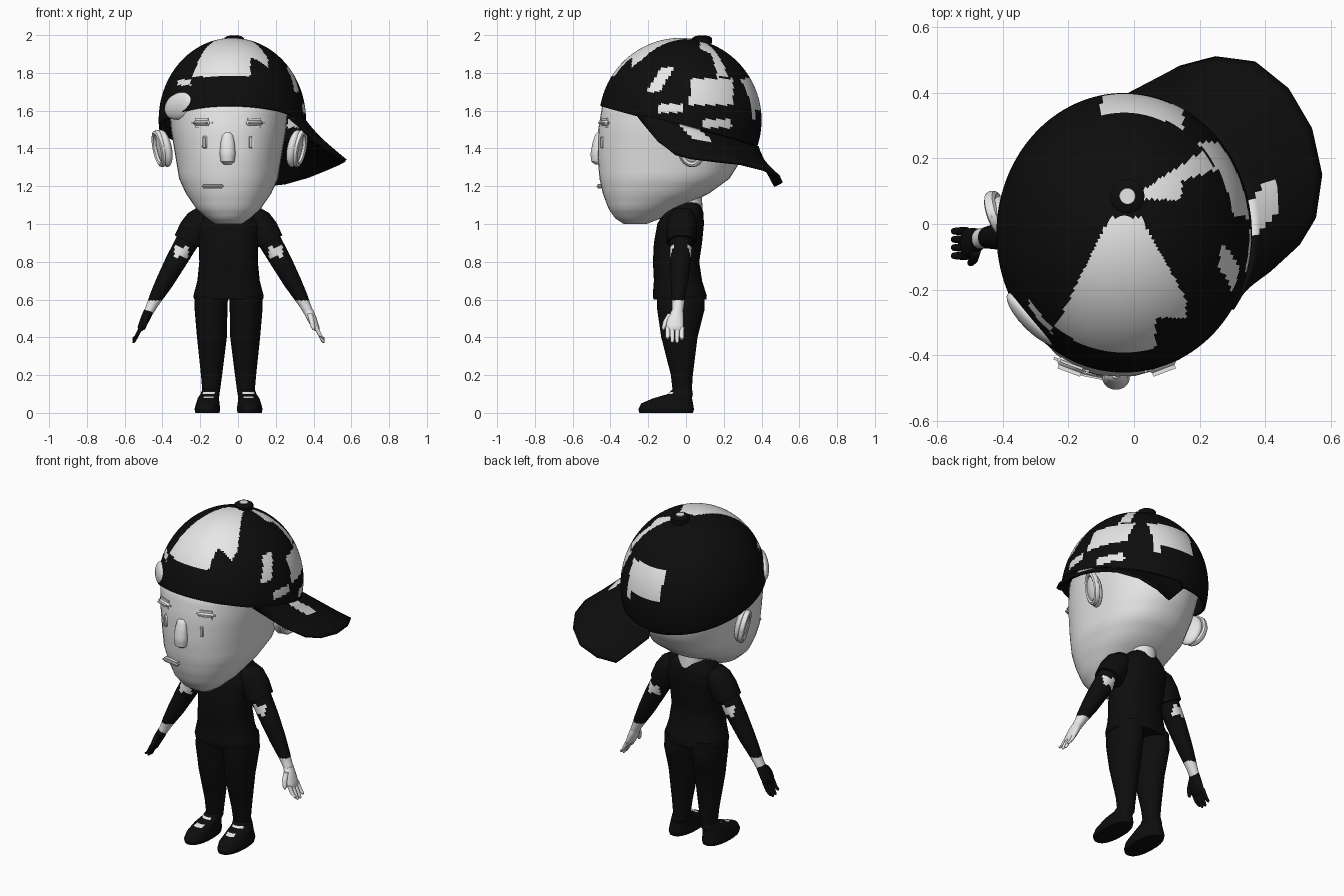
import bpy, bmesh, math
from mathutils import Vector

if "Cube" in bpy.data.objects:
    bpy.data.objects.remove(bpy.data.objects["Cube"])

MID = -0.05  # mirror plane of the body


def material(name, v):
    m = bpy.data.materials.new(name)
    m.diffuse_color = (v, v, v, 1)
    m.use_nodes = True
    m.node_tree.nodes["Principled BSDF"].inputs["Base Color"].default_value = m.diffuse_color
    return m


LIGHT = material("pale_grey", 0.8)
DARK = material("black", 0.004)


def finish(name, bm, mat, rule=None, angle=40):
    """Make an object; faces whose centre meets the rule become light."""
    bmesh.ops.recalc_face_normals(bm, faces=bm.faces)
    me = bpy.data.meshes.new(name)
    if rule:
        for f in bm.faces:
            f.material_index = 1 if rule(f.calc_center_median()) else 0
    bm.to_mesh(me)
    bm.free()
    ob = bpy.data.objects.new(name, me)
    bpy.context.collection.objects.link(ob)
    me.materials.append(mat)
    me.materials.append(LIGHT)
    bpy.ops.object.select_all(action='DESELECT')
    ob.select_set(True)
    bpy.context.view_layer.objects.active = ob
    bpy.ops.object.shade_smooth_by_angle(angle=math.radians(angle))
    return ob


def loft(name, secs, mat, n=28, steps=3, power=2.0, flip=False, rule=None):
    """Sections are (cx, cy, cz, rx, ry[, tilt]) stacked along z."""
    rows = [tuple(s) + (0,) * (6 - len(s)) for s in secs]
    if flip:
        rows = [(2 * MID - s[0],) + s[1:5] + (-s[5],) for s in rows]
    full = []
    for a, b in zip(rows, rows[1:]):
        full += [[u + (v - u) * k / steps for u, v in zip(a, b)] for k in range(steps)]
    full.append(rows[-1])
    bm = bmesh.new()
    rings = []
    for cx, cy, cz, rx, ry, tilt in full:
        ring = []
        for i in range(n):
            t = math.tau * i / n
            c, s = math.cos(t), math.sin(t)
            dx = rx * math.copysign(abs(c) ** (2 / power), c)
            dy = ry * math.copysign(abs(s) ** (2 / power), s)
            ring.append(bm.verts.new((cx + dx, cy + dy, cz + tilt * dx)))
        rings.append(ring)
    for a, b in zip(rings, rings[1:]):
        for i in range(n):
            bm.faces.new((a[i], a[(i + 1) % n], b[(i + 1) % n], b[i]))
    bm.faces.new(rings[0])
    bm.faces.new(rings[-1])
    return finish(name, bm, mat, rule)


def ball(name, loc, scale, mat, rz=0.0, ry=0.0):
    bm = bmesh.new()
    bmesh.ops.create_uvsphere(bm, u_segments=24, v_segments=14, radius=1)
    ob = finish(name, bm, mat)
    ob.location, ob.scale, ob.rotation_euler = loc, scale, (0, ry, rz)
    return ob


def bar(name, loc, size, rz, mat=LIGHT):
    """Rounded bar for small face parts."""
    bm = bmesh.new()
    bmesh.ops.create_cube(bm, size=1)
    bmesh.ops.scale(bm, vec=size, verts=bm.verts)
    bmesh.ops.bevel(bm, geom=bm.edges[:], offset=min(size) * 0.42, segments=3, affect='EDGES')
    ob = finish(name, bm, mat)
    ob.location, ob.rotation_euler = loc, (0, 0, rz)


# head: (z, half width, front y, back y)
head = [(1.0, .07, -.33, -.21), (1.03, .115, -.375, -.13), (1.08, .17, -.41, -.05),
        (1.16, .225, -.44, .12), (1.24, .262, -.458, .23), (1.35, .28, -.468, .30),
        (1.5, .305, -.465, .34), (1.62, .315, -.445, .34), (1.75, .26, -.36, .28)]
loft("head", [(MID, (f + b) / 2, z, w, (b - f) / 2) for z, w, f, b in head], LIGHT, n=40, power=2.25)
loft("neck", [(MID, .02, 1.04, .075, .07), (MID, .0, 1.22, .085, .08)], LIGHT)

# face
loft("nose", [(-.055, -.46, 1.315, .02, .02), (-.055, -.468, 1.33, .036, .033),
              (-.055, -.47, 1.37, .042, .036), (-.055, -.468, 1.43, .037, .027),
              (-.055, -.462, 1.47, .028, .02), (-.055, -.46, 1.485, .014, .01)], LIGHT, n=20)
for side, s in (("right", -1), ("left", 1)):
    bar("eye_" + side, (-.056 + .119 * s, -.438, 1.433), (.042, .035, .085), .3 * s)
    bar("eyebrow_" + side, (-.053 + .138 * s, -.43, 1.535), (.115, .05, .05), .36 * s)
    ball("ear_" + side, (-.045 + .345 * s, .02, 1.4), (.035, .07, .1), LIGHT, -.35 * s, .2 * s)
    bm = bmesh.new()
    rim = []
    for i in range(24):  # raised ear rim
        t = math.tau * i / 24
        rim.append([bm.verts.new((.018 * math.cos(u), (.06 + .016 * math.sin(u)) * math.cos(t),
                                  (.085 + .016 * math.sin(u)) * math.sin(t)))
                    for u in (math.tau * k / 8 for k in range(8))])
    for i in range(24):
        for k in range(8):
            a, b = rim[i], rim[(i + 1) % 24]
            bm.faces.new((a[k], a[(k + 1) % 8], b[(k + 1) % 8], b[k]))
    ob = finish("ear_rim_" + side, bm, LIGHT)
    ob.location, ob.rotation_euler = (-.045 + .37 * s, .03, 1.4), (0, .2 * s, -.35 * s)
bar("mouth", (-.135, -.448, 1.2), (.12, .04, .024), -.2)

# cap crown
C, R = Vector((-.03, -.03, 1.55)), Vector((.39, .43, .435))


def crown_point(az, t):
    """t = 0 at the top, 1 at the sloping rim."""
    rim_z = 1.5 - .27 * (C.y + R.y * math.sin(az))
    p = t * math.acos((rim_z - C.z) / R.z)
    return C + Vector((R.x * math.sin(p) * math.cos(az), R.y * math.sin(p) * math.sin(az), R.z * math.cos(p)))


# light patches on the +x side: y range, z range
SIDE = [(.02, .25, 1.63, 1.77), (-.15, -.02, 1.59, 1.635), (.09, .24, 1.51, 1.555), (.35, .4, 1.55, 1.69)]


def crown_patch(p):
    x, y, z = p
    front = (z > 1.78 and y < .02 and x > -.075 - .49 * (.02 - y)
             and x < min(.02 + .56 * (.02 - y), .16) and (x < .065 or y > -.285))
    top = (z > 1.78 and .02 < x < .28 and .075 < y < .1 + .65 * (x - .02)
           and (x < .145 or y > .13 + .35 * (x - .145)))
    slit = x > .1 and 1.7 < z < 1.83 and abs(y + .135 + (1.765 - z) * .6) < .035
    side = x > .12 and any(a < y < b and c < z < d for a, b, c, d in SIDE)
    back = y > .25 and -.1 < x < .15 and 1.6 < z < 1.77
    corner = y < -.2 and -.32 < x < -.25 and 1.735 < z < 1.765
    return front or top or slit or side or back or corner


bm = bmesh.new()
N, M = 180, 60
rings = [[bm.verts.new(crown_point(math.tau * i / N, j / M)) for i in range(N)] for j in range(1, M + 1)]
pole = bm.verts.new(crown_point(0, 0))
for i in range(N):
    k = (i + 1) % N
    bm.faces.new((pole, rings[0][i], rings[0][k]))
    for a, b in zip(rings, rings[1:]):
        bm.faces.new((a[i], b[i], b[k], a[k]))
crown = finish("cap_crown", bm, DARK, crown_patch)
sol = crown.modifiers.new("thickness", 'SOLIDIFY')
sol.thickness, sol.offset = .015, -1

# cap visor, swept from the rim to an outer curve
OUT = [Vector(p) for p in ((.27, -.24, 1.56), (.41, -.14, 1.43), (.5, -.06, 1.37), (.55, .02, 1.35),
                           (.57, .15, 1.335), (.54, .29, 1.32), (.47, .41, 1.29), (.37, .49, 1.25),
                           (.25, .505, 1.215), (.14, .475, 1.2), (-.02, .39, 1.36))]
bm = bmesh.new()
S, K = 50, 10
cols = []
for i in range(S + 1):
    f = i / S * (len(OUT) - 1)
    j = min(int(f), len(OUT) - 2)
    outer = OUT[j].lerp(OUT[j + 1], f - j)
    inner = crown_point(math.radians(-32 + 120 * i / S), .98)
    cols.append([bm.verts.new(inner.lerp(outer, k / K)) for k in range(K + 1)])
for a, b in zip(cols, cols[1:]):
    for k in range(K):
        bm.faces.new((a[k], a[k + 1], b[k + 1], b[k]))
visor = finish("cap_visor", bm, DARK, lambda p: .355 < p.x < .43 and -.04 < p.y - (p.x - .36) * .9 < .09)
sol = visor.modifiers.new("thickness", 'SOLIDIFY')
sol.thickness, sol.offset = .018, 0

# cap button and rear opening
loft("cap_button", [(-.02, .085, 1.955, .052, .052), (-.02, .085, 1.985, .052, .052),
                    (-.02, .085, 1.996, .035, .035)], DARK, steps=1)
loft("button_centre", [(-.02, .085, 1.99, .026, .026), (-.02, .085, 2.0, .024, .024)], LIGHT, steps=1)
ball("cap_opening", (-.31, -.29, 1.625), (.11, .035, .07), LIGHT, -.8, -.25)

# shirt: (z, half width, front y, back y)
shirt = [(.6, .183, -.172, .108), (.62, .186, -.176, .11), (.7, .165, -.17, .085), (.8, .155, -.175, .07),
         (.9, .157, -.17, .085), (1.0, .17, -.152, .095), (1.06, .15, -.12, .092), (1.1, .1, -.07, .08),
         (1.115, .075, -.045, .07)]
loft("shirt", [(MID, (f + b) / 2, z, w, (b - f) / 2) for z, w, f, b in shirt], DARK, n=36, power=2.3)

# limbs
for side, flip in (("right", False), ("left", True)):
    glove = LIGHT if flip else DARK
    sign = -1 if flip else 1

    def arm_rule(p):
        x = 2 * MID - p.x if flip else p.x
        return p.z < .595 or (.825 < p.z < .88 and abs(x + .3) < .034)

    def lace_rule(p):
        x = 2 * MID - p.x if flip else p.x
        return p.y < -.05 and abs(x + .155) < .03 and (.078 < p.z < .088 or .1 < p.z < .108)

    loft("sleeve_" + side, [(-.17, -.02, 1.07, .05, .05, -.3), (-.195, -.02, 1.03, .07, .075, -.4),
                            (-.23, -.022, .97, .074, .08, -.5), (-.265, -.025, .905, .07, .078, -.5)],
         DARK, flip=flip)
    loft("arm_" + side, [(-.25, -.025, .94, .056, .062, -.5), (-.33, -.03, .8, .05, .055, -.5),
                         (-.39, -.035, .69, .042, .046, -.5), (-.435, -.04, .61, .032, .036, -.5),
                         (-.455, -.042, .57, .027, .032, -.4), (-.475, -.046, .53, .024, .03, -.3)],
         DARK, steps=8, flip=flip, rule=arm_rule)
    loft("palm_" + side, [(-.472, -.046, .54, .025, .031, -.3), (-.49, -.056, .5, .024, .044, -.3),
                          (-.513, -.06, .45, .018, .046, -.3), (-.52, -.06, .435, .01, .038, -.3)],
         glove, flip=flip)
    for j, tip in enumerate((.39, .372, .37, .385)):
        y = -.097 + .025 * j
        loft("finger_%s_%d" % (side, j + 1), [(-.512, y, .455, .012, .013), (-.535, y, .41, .011, .012),
                                              (-.55, y, tip + .008, .009, .01), (-.553, y, tip, .004, .004)],
             glove, n=12, steps=2, flip=flip)
    loft("thumb_" + side, [(-.482, -.08, .525, .015, .018), (-.49, -.108, .485, .014, .014),
                           (-.498, -.118, .45, .011, .011), (-.5, -.12, .44, .005, .005)],
         glove, n=12, flip=flip)
    loft("trouser_leg_" + side, [(-.14, -.03, .64, .088, .125), (-.143, -.027, .55, .087, .126),
                                 (-.138, -.035, .4, .079, .096), (-.14, -.022, .2, .056, .058),
                                 (-.142, -.02, .11, .046, .05)], DARK, flip=flip)
    loft("shoe_" + side, [(-.162, -.105, 0, .064, .142), (-.162, -.105, .02, .068, .147),
                          (-.16, -.1, .05, .062, .137), (-.157, -.07, .078, .056, .102),
                          (-.148, -.03, .1, .05, .066), (-.143, -.02, .125, .046, .052)],
         DARK, steps=5, power=2.3, flip=flip, rule=lace_rule)
